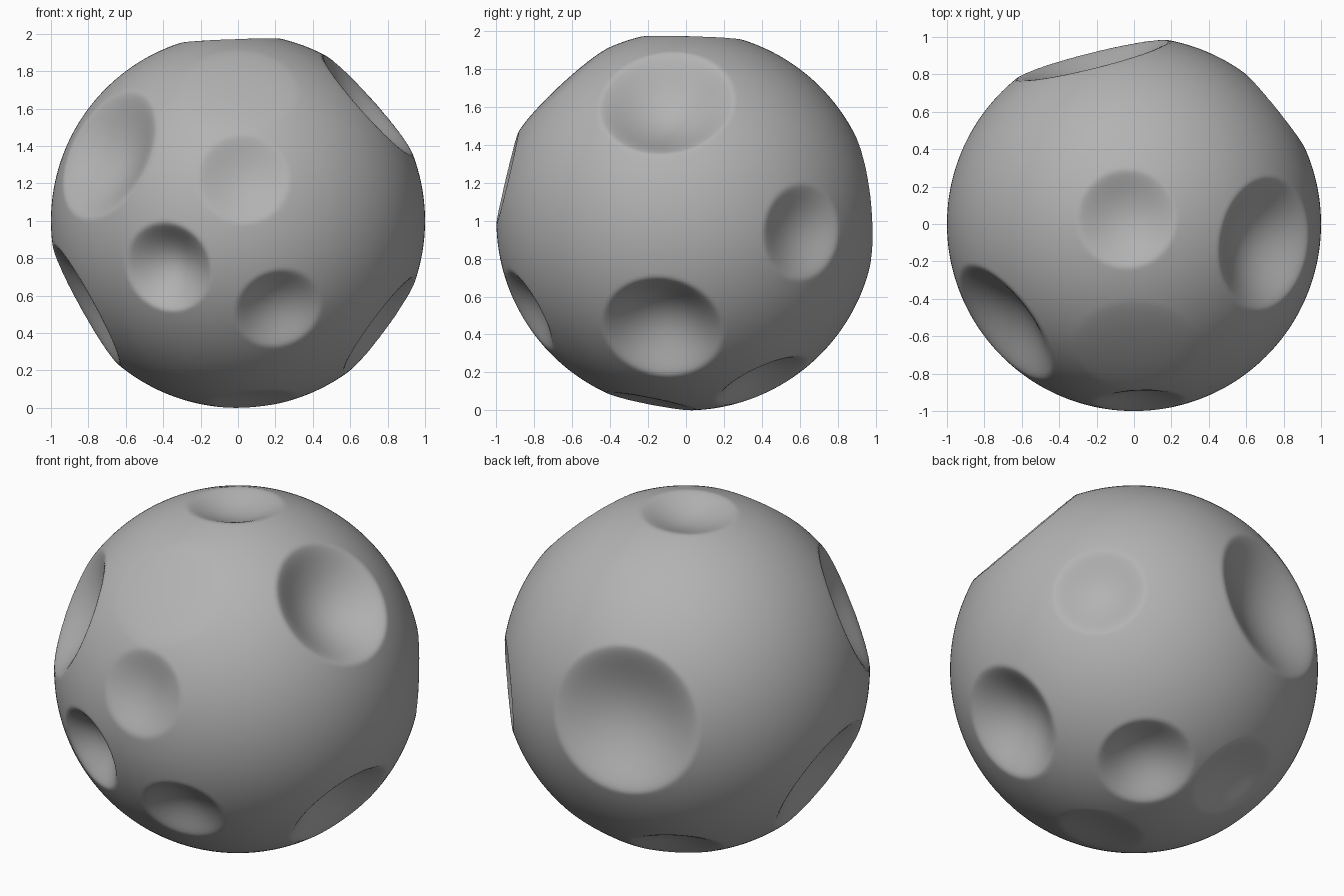
import bpy, bmesh, math
from mathutils import Vector

cube = bpy.data.objects.get("Cube")
if cube:
    bpy.data.objects.remove(cube, do_unlink=True)

# Craters: direction, angular radius, depth
CRATERS = [
    ((-0.72, -0.55, 0.37), 0.38, 0.17),    # front, upper
    ((0.03, -0.97, 0.23), 0.25, 0.07),
    ((-0.38, -0.88, -0.25), 0.25, 0.15),
    ((0.22, -0.85, -0.48), 0.24, 0.09),
    ((0.0, -0.68, 0.73), 0.33, 0.025),
    ((0.73, -0.11, 0.65), 0.37, 0.20),     # sides
    ((0.80, -0.13, -0.59), 0.33, 0.18),
    ((0.77, 0.62, -0.06), 0.26, 0.09),
    ((-0.87, -0.10, -0.48), 0.38, 0.17),
    ((-0.24, 0.96, 0.10), 0.44, 0.20),     # back
    ((-0.04, 0.03, 1.0), 0.27, 0.10),      # top
    ((0.26, 0.41, -0.87), 0.27, 0.12),     # underside
    ((-0.29, 0.51, -0.81), 0.26, 0.07),
    ((0.08, -0.19, -0.97), 0.24, 0.04),
]
craters = [(Vector(d).normalized(), r, h) for d, r, h in CRATERS]


def bowl(t):
    """Steep wall, rounded rim and soft floor."""
    return (1 - t * t) ** 1.35


# Rock ball with the bowls pressed in along the crater axes
bm = bmesh.new()
bmesh.ops.create_icosphere(bm, subdivisions=7, radius=1)
for v in bm.verts:
    n = v.co.normalized()
    pos = n.copy()
    for axis, radius, depth in craters:
        c = n.dot(axis)
        if c > math.cos(radius):
            pos -= axis * depth * bowl(math.acos(min(1, c)) / radius)
    v.co = pos

# Rest on the ground
low = min(v.co.z for v in bm.verts)
for v in bm.verts:
    v.co.z -= low
for f in bm.faces:
    f.smooth = True
mesh = bpy.data.meshes.new("cratered_ball")
bm.to_mesh(mesh)
bm.free()

# Grey stone
mat = bpy.data.materials.new("grey_stone")
mat.use_nodes = True
color = (0.45, 0.45, 0.45, 1)
mat.diffuse_color = color
bsdf = mat.node_tree.nodes["Principled BSDF"]
bsdf.inputs["Base Color"].default_value = color
bsdf.inputs["Roughness"].default_value = 0.9
mesh.materials.append(mat)

ball = bpy.data.objects.new("cratered_ball", mesh)
bpy.context.collection.objects.link(ball)
